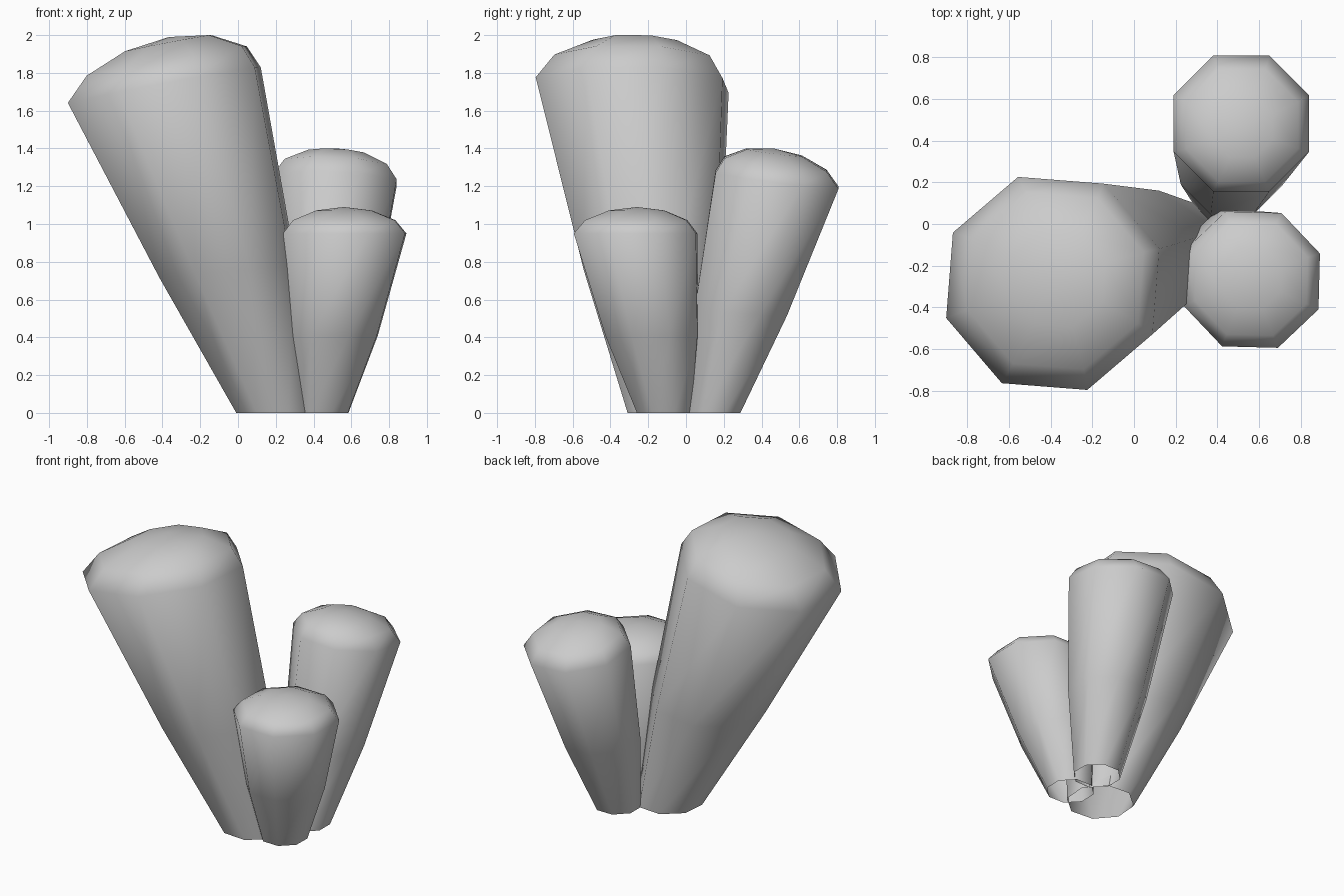
import bpy, bmesh, math
from mathutils import Vector

if "Cube" in bpy.data.objects:
    bpy.data.objects.remove(bpy.data.objects["Cube"])

SIDES = 8


def stalk(name, base, base_r, rim, rim_r, slope, apex, phase):
    """Leaning open-bottomed octagonal stalk with a low domed cap."""
    base, rim, apex = Vector(base), Vector(rim), Vector(apex)
    dome = apex - rim
    mid_t = 0.43
    # rings: centre, radius, share of the rim tilt
    rings = [
        (base, base_r, 0.0),
        (base.lerp(rim, mid_t), base_r + (rim_r - base_r) * mid_t + 0.025, 0.45),
        (rim, rim_r, 1.0),
        (rim + dome * 0.5, rim_r * 0.83, 1.0),
        (rim + dome * 0.87, rim_r * 0.45, 1.0),
    ]
    bm = bmesh.new()
    loops = []
    for c, r, tilt in rings:
        loop = []
        for i in range(SIDES):
            a = math.radians(phase) + math.tau * i / SIDES
            dx, dy = r * math.cos(a), r * math.sin(a)
            dz = tilt * (slope[0] * dx + slope[1] * dy)
            loop.append(bm.verts.new(c + Vector((dx, dy, dz))))
        loops.append(loop)
    for lo, hi in zip(loops, loops[1:]):
        for i in range(SIDES):
            j = (i + 1) % SIDES
            bm.faces.new((lo[i], lo[j], hi[j], hi[i]))
    # cap fan
    tip = bm.verts.new(apex)
    top = loops[-1]
    for i in range(SIDES):
        bm.faces.new((top[i], top[(i + 1) % SIDES], tip))
    for f in bm.faces:
        f.smooth = True
    mesh = bpy.data.meshes.new(name)
    bm.to_mesh(mesh)
    bm.free()
    ob = bpy.data.objects.new(name, mesh)
    bpy.context.collection.objects.link(ob)
    return ob


# Tall stalk leaning left
stalk("tall_stalk", (0.20, -0.10, 0), 0.22, (-0.39, -0.285, 1.735), 0.537,
      (0.19, -0.02), (-0.365, -0.26, 1.99), 18)
# Middle stalk leaning back
stalk("middle_stalk", (0.435, 0.145, 0), 0.155, (0.515, 0.482, 1.235), 0.352,
      (-0.05, -0.13), (0.52, 0.465, 1.40), 22.5)
# Short stalk leaning forward
stalk("short_stalk", (0.44, -0.115, 0), 0.155, (0.565, -0.267, 0.95), 0.35,
      (0.0, 0.0), (0.56, -0.26, 1.09), 21)
